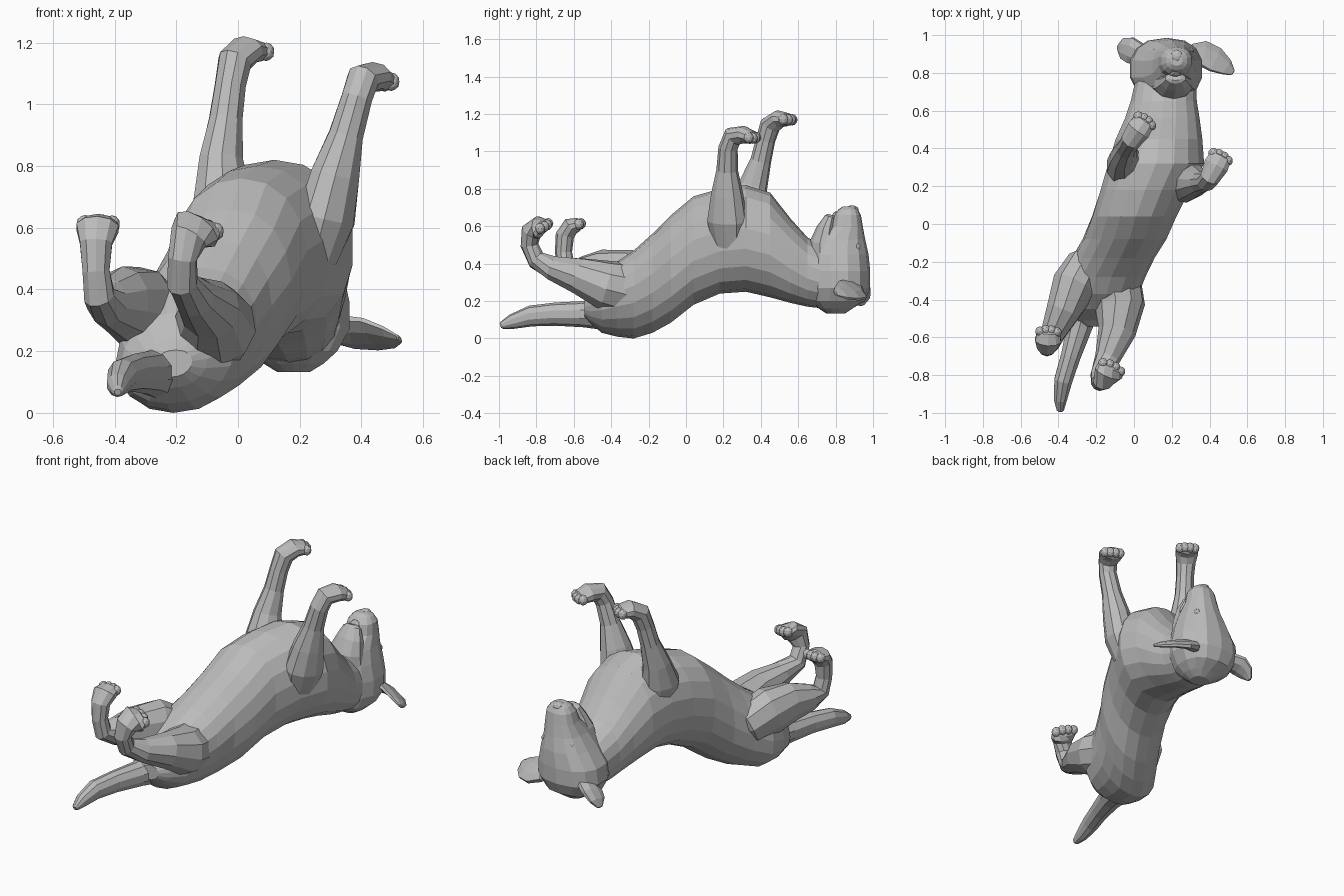
import bpy
import bmesh
from math import cos, sin, pi
from mathutils import Vector

default_cube = bpy.data.objects.get("Cube")
if default_cube:
    bpy.data.objects.remove(default_cube, do_unlink=True)

# One plain grey for the whole dog
COLOUR = (.5, .5, .5, 1)
grey = bpy.data.materials.new("plain grey")
grey.use_nodes = True
grey.diffuse_color = COLOUR
grey.node_tree.nodes["Principled BSDF"].inputs["Base Color"].default_value = COLOUR


def finish(name, bm):
    """Turn a bmesh into a flat shaded object."""
    bmesh.ops.recalc_face_normals(bm, faces=bm.faces)
    mesh = bpy.data.meshes.new(name)
    bm.to_mesh(mesh)
    bm.free()
    mesh.materials.append(grey)
    part = bpy.data.objects.new(name, mesh)
    bpy.context.collection.objects.link(part)
    return part


def loft(name, rows, side, axis=None, sides=10, cap=.4, power=1):
    """Skin elliptical rings (x, y, z, half width, half depth) along a path."""
    bm = bmesh.new()
    centres = [Vector(row[:3]) for row in rows]
    last = len(rows) - 1
    rings = []

    def squash(value):
        return abs(value) ** power * (1 if value > 0 else -1)

    def add_ring(centre, u, v, a, b):
        ring = []
        for i in range(sides):
            angle = 2 * pi * (i + .5) / sides
            offset = u * a * squash(cos(angle)) + v * b * squash(sin(angle))
            ring.append(bm.verts.new(centre + offset))
        rings.append(ring)

    for k, row in enumerate(rows):
        centre, a, b = centres[k], row[3], row[-1]
        path = centres[min(k + 1, last)] - centres[max(k - 1, 0)]
        tangent = Vector(axis) if axis else path.normalized()
        u = Vector(side)
        u = (u - tangent * u.dot(tangent)).normalized()
        v = tangent.cross(u)
        bulge = tangent * cap * min(a, b)
        # Rounded ends
        if k == 0:
            add_ring(centre - bulge, u, v, a * .55, b * .55)
        add_ring(centre, u, v, a, b)
        if k == last:
            add_ring(centre + bulge, u, v, a * .55, b * .55)

    for lower, upper in zip(rings, rings[1:]):
        for i in range(sides):
            j = (i + 1) % sides
            bm.faces.new((lower[i], lower[j], upper[j], upper[i]))
    bm.faces.new(rings[0])
    bm.faces.new(rings[-1])
    return finish(name, bm)


def blob(name, centre, size, detail=2):
    """Small faceted ellipsoid."""
    bm = bmesh.new()
    bmesh.ops.create_icosphere(bm, subdivisions=detail, radius=1)
    bmesh.ops.scale(bm, vec=Vector(size), verts=bm.verts)
    bmesh.ops.translate(bm, vec=Vector(centre), verts=bm.verts)
    return finish(name, bm)


def leg(name, rows, across):
    """Limb with four toes set into the end of the paw."""
    loft(name, rows, across)
    tip, before = Vector(rows[-1][:3]), Vector(rows[-2][:3])
    forward = (tip - before).normalized()
    u = Vector(across)
    u = (u - forward * u.dot(forward)).normalized()
    for i in range(4):
        spread = (i - 1.5) / 1.5
        reach = .018 - .014 * abs(spread)
        centre = tip + u * spread * rows[-1][3] * .7 + forward * reach
        blob(f"{name}_toe_{i + 1}", centre, (.027, .027, .03))


# Torso and neck, given as (left edge, right edge, y, low, high)
torso_bounds = [
    (-.30, -.08, -.51, .08, .24),
    (-.36, 0, -.45, .03, .33),
    (-.38, .03, -.37, .01, .41),
    (-.38, .06, -.28, 0, .47),
    (-.33, .10, -.18, .03, .56),
    (-.28, .16, -.08, .085, .66),
    (-.23, .22, .04, .18, .76),
    (-.18, .30, .18, .24, .80),
    (-.14, .375, .32, .25, .82),
    (-.10, .365, .45, .22, .78),
    (-.05, .35, .56, .19, .64),
    (-.02, .335, .65, .17, .54),
    (.01, .33, .78, .155, .47),
    (.06, .30, .88, .18, .40),
]
torso_rows = [((l + r) / 2, y, (low + high) / 2, (r - l) / 2, (high - low) / 2)
              for l, r, y, low, high in torso_bounds]
torso = loft("torso", torso_rows, (1, 0, 0), axis=(0, 1, 0), sides=18, power=.94)

# The hips roll gently towards the right side
for vertex in torso.data.vertices:
    roll = min(max((.1 - vertex.co.y) / .4, 0), 1)
    vertex.co.x += .2 * roll * (vertex.co.z - .26)

# Head, from the back of the skull up to the muzzle
loft("head", [
    (.18, .80, .16, .10, .09),
    (.17, .81, .20, .155, .145),
    (.17, .82, .27, .195, .165),
    (.175, .82, .36, .19, .165),
    (.195, .82, .45, .15, .156),
    (.21, .83, .53, .115, .128),
    (.22, .86, .60, .092, .085),
    (.225, .863, .66, .08, .072),
    (.225, .867, .69, .058, .052),
], (1, 0, 0), axis=(0, 0, 1), sides=14, cap=.3, power=.85)

# Lower jaw, tongue, nose and eyes
loft("lower_jaw", [
    (.20, .745, .40, .13, .085),
    (.21, .74, .52, .105, .078),
    (.22, .752, .59, .082, .052),
    (.22, .772, .65, .055, .03),
], (1, 0, 0))
blob("tongue", (.22, .80, .63), (.04, .025, .05))
blob("nose", (.225, .888, .69), (.035, .035, .022))
for label, x in (("right", .12), ("left", .295)):
    blob(f"{label}_eye", (x, .918, .49), (.022, .016, .022))

# Flopped ears
loft("left_ear", [
    (.31, .90, .27, .06, .035),
    (.37, .90, .26, .085, .025),
    (.43, .87, .255, .085, .02),
    (.49, .83, .245, .055, .015),
    (.522, .80, .24, .02, .008),
], (.3, .7, -.55), sides=8)
loft("right_ear", [
    (.05, .89, .28, .06, .035),
    (-.02, .92, .25, .075, .025),
    (-.06, .93, .215, .06, .018),
    (-.082, .935, .18, .02, .01),
], (.3, .9, .3), sides=8)

# Raised front legs, with deep shoulders
leg("left_front_leg", [
    (.25, .23, .50, .07, .09),
    (.285, .22, .63, .09, .115),
    (.315, .22, .77, .08, .09),
    (.35, .22, .90, .058),
    (.385, .225, 1.02, .052),
    (.405, .25, 1.08, .055),
    (.435, .31, 1.09, .07, .047),
    (.457, .352, 1.075, .062, .036),
], (.8, -.5, 0))
leg("right_front_leg", [
    (-.01, .30, .55, .09, .10),
    (-.05, .32, .70, .095, .11),
    (-.055, .36, .82, .072, .08),
    (-.04, .40, .95, .056),
    (-.025, .425, 1.06, .052),
    (-.01, .45, 1.14, .057),
    (.025, .50, 1.175, .068, .047),
    (.055, .542, 1.17, .06, .036),
], (.8, -.5, 0))

# Folded hind legs
leg("left_hind_leg", [
    (-.11, -.30, .26, .15),
    (-.075, -.43, .285, .135),
    (-.09, -.57, .335, .10),
    (-.14, -.71, .375, .068),
    (-.18, -.80, .42, .052),
    (-.18, -.837, .50, .048),
    (-.16, -.828, .57, .065, .052),
    (-.135, -.79, .595, .085, .05),
    (-.12, -.762, .60, .075, .036),
], (.8, .5, 0))
leg("right_hind_leg", [
    (-.25, -.22, .28, .11, .13),
    (-.32, -.33, .34, .12, .14),
    (-.375, -.46, .36, .095, .115),
    (-.425, -.57, .36, .07, .078),
    (-.45, -.64, .38, .052),
    (-.46, -.655, .46, .046),
    (-.46, -.648, .55, .055, .05),
    (-.455, -.615, .60, .072, .048),
    (-.453, -.575, .61, .063, .036),
], (1, 0, 0))

# Tail resting behind
loft("tail", [
    (-.25, -.40, .13, .09),
    (-.29, -.55, .13, .07),
    (-.335, -.70, .13, .055, .062),
    (-.375, -.83, .12, .05, .056),
    (-.39, -.93, .09, .036, .04),
    (-.39, -.985, .07, .02),
], (1, 0, 0))
